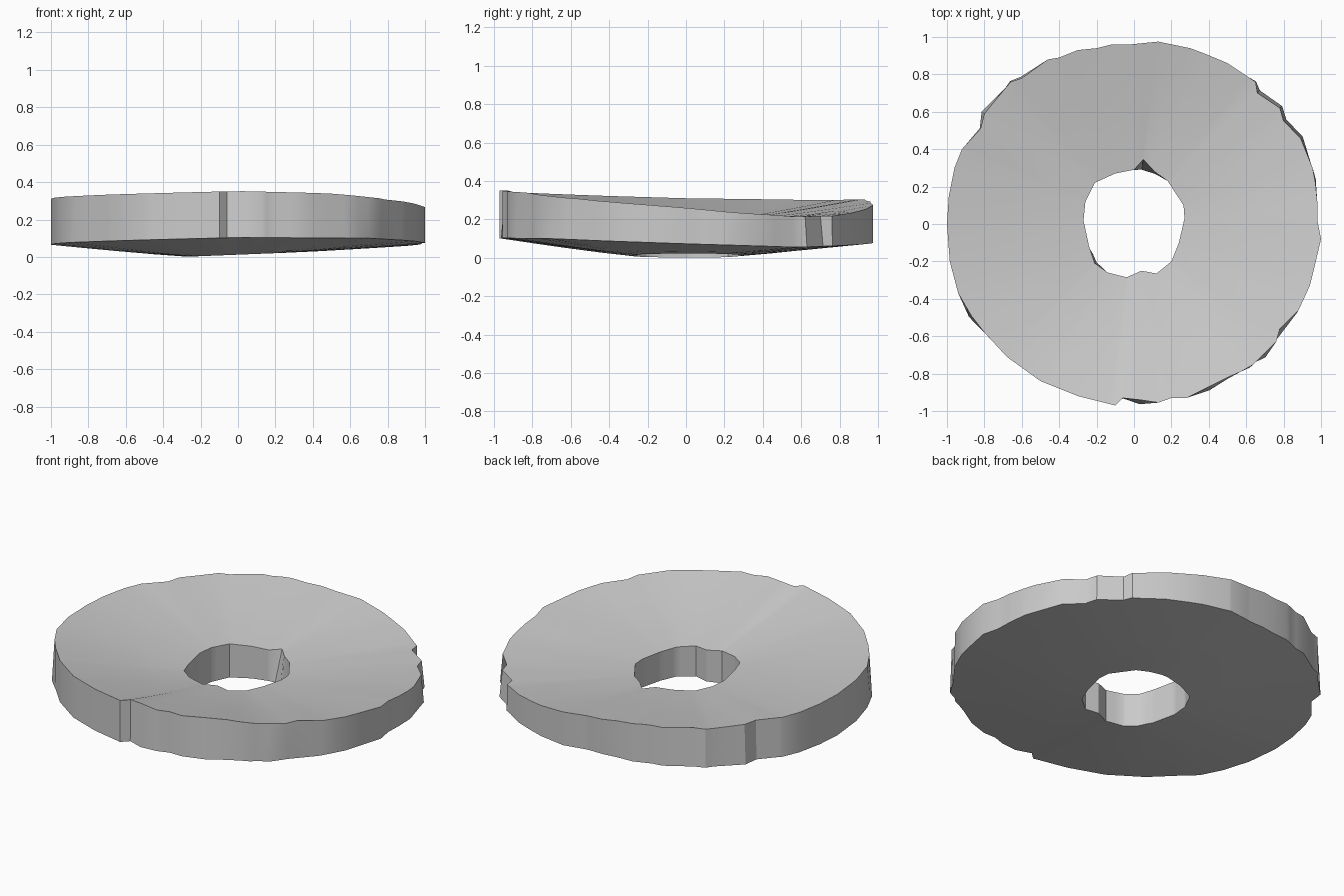
import bpy, bmesh, math

if "Cube" in bpy.data.objects:
    bpy.data.objects.remove(bpy.data.objects["Cube"])

# Worn outer outline of the disc, counter-clockwise (x, y)
OUTER = [(.98, .02), (.98, .12), (.97, .22), (.955, .30), (.89, .46), (.80, .55), (.78, .62),
         (.66, .70), (.65, .76), (.50, .86), (.38, .91), (.30, .94), (.13, .975),
         (-.02, .96), (-.12, .96), (-.20, .94), (-.30, .93), (-.40, .89), (-.46, .88), (-.60, .78),
         (-.66, .76), (-.80, .59), (-.82, .51), (-.92, .40), (-.96, .30), (-.99, .15), (-1, 0),
         (-.985, -.20), (-.94, -.37), (-.87, -.49), (-.80, -.58), (-.68, -.71), (-.50, -.84),
         (-.30, -.92), (-.10, -.97), (-.06, -.93), (.03, -.94), (.13, -.955), (.20, -.93),
         (.28, -.93), (.40, -.87), (.50, -.82), (.57, -.79), (.64, -.75), (.76, -.63),
         (.78, -.56), (.88, -.46), (.94, -.33), (.96, -.25), (1, -.08)]
# Ragged centre hole
INNER = [(.27, .03), (.265, .10), (.18, .23), (.11, .28), (.05, .345), (0, .29), (-.10, .27),
         (-.21, .22), (-.26, .12), (-.27, .02), (-.24, -.12), (-.21, -.21), (-.14, -.26),
         (-.04, -.285), (.04, -.25), (.12, -.265), (.20, -.20), (.24, -.10)]
# Rim heights and chip sizes by angle in degrees
TOP_RIM = [(0, .26), (15, .235), (35, .215), (50, .218), (70, .25), (85, .28), (110, .305),
           (135, .30), (180, .31), (225, .333), (270, .352), (300, .34), (330, .30), (345, .28)]
LOW_RIM = [(0, .073), (35, .055), (90, .08), (180, .065), (225, .085), (270, .104), (315, .10)]
LOW_SCALE = [(20, 1), (27, 1.015), (31, 1), (35, 1.02), (38, 1.015), (45, 1.03), (50, 1), (85, 1),
             (95, .985), (104, 1), (124, 1), (128, 1.01), (134, 1), (143, 1.02), (150, 1),
             (203, 1), (209, 1.015), (216, 1), (264, 1), (266, 1.0), (271, 1.03), (276, 1),
             (287, 1), (294, 1.02), (300, 1.01), (305, 1), (318, 1), (323, 1.03), (328, 1)]
LOW_TWIST = [(11, 0), (17, -4), (25, 0), (307, 0), (320, -6), (325, -3), (335, 0)]
HOLE_SCALE = [(40, 1), (52, 1.0), (68, .97), (81.7, .84), (90, 1), (210, 1), (222, .95), (236, 1)]


def angle(p):
    return math.degrees(math.atan2(p[1], p[0])) % 360


def lookup(table, a):
    """Linear interpolation around the full circle."""
    ring = [(table[-1][0] - 360, table[-1][1])] + table + [(table[0][0] + 360, table[0][1])]
    for (a0, v0), (a1, v1) in zip(ring, ring[1:]):
        if a0 <= a <= a1:
            return v0 + (v1 - v0) * (a - a0) / max(a1 - a0, 1e-6)


def radius(loop, a):
    """Distance from the centre to the outline along angle a."""
    c, s = math.cos(math.radians(a)), math.sin(math.radians(a))
    for p, q in zip(loop, loop[1:] + loop[:1]):
        span = (angle(q) - angle(p)) % 360
        if (a - angle(p)) % 360 <= span + 1e-6:
            dx, dy = q[0] - p[0], q[1] - p[1]
            return (p[0] * dy - p[1] * dx) / (c * dy - s * dx)
    return math.hypot(*loop[0])


def polar(r, a):
    return r * math.cos(math.radians(a)), r * math.sin(math.radians(a))


# One column of the dished cross-section per outline corner
angles = []
for a in sorted(angle(p) for p in OUTER + INNER):
    if not angles or a - angles[-1] > 0.4:
        angles.append(a)

STEPS = 4
bm = bmesh.new()
columns = []
for a in angles:
    r_out, r_in = radius(OUTER, a), radius(INNER, a)
    low_a = a + lookup(LOW_TWIST, a)
    top_in = (*polar(r_in, a), 0)
    top_out = (*polar(r_out, a), lookup(TOP_RIM, a))
    low_in = polar(r_in * lookup(HOLE_SCALE, a), a)
    low_out = (*polar(r_out * lookup(LOW_SCALE, a), low_a), lookup(LOW_RIM, low_a % 360))
    z_top = .20 - .03 * top_in[0] - .01 * top_in[1]
    z_low = .012 + .04 * low_in[0]
    col = []
    for (ax, ay), z0, end, order in (
            (top_in[:2], z_top, top_out, range(STEPS + 1)),
            (low_in, z_low, low_out, range(STEPS, -1, -1))):
        for i in order:
            t = i / STEPS
            col.append(bm.verts.new((ax + (end[0] - ax) * t, ay + (end[1] - ay) * t,
                                     z0 + (end[2] - z0) * t ** 1.15)))
    columns.append(col)

# Skin the columns into a closed ring
n = len(columns[0])
for c0, c1 in zip(columns, columns[1:] + columns[:1]):
    for i in range(n):
        j = (i + 1) % n
        bm.faces.new((c0[i], c0[j], c1[j], c1[i]))
bmesh.ops.recalc_face_normals(bm, faces=bm.faces)

mesh = bpy.data.meshes.new("stone_disc")
bm.to_mesh(mesh)
bm.free()
disc = bpy.data.objects.new("stone_disc", mesh)
bpy.context.collection.objects.link(disc)

# Plain grey stone
stone = bpy.data.materials.new("grey_stone")
stone.diffuse_color = (.6, .6, .6, 1)
stone.use_nodes = True
stone.node_tree.nodes["Principled BSDF"].inputs["Base Color"].default_value = stone.diffuse_color
mesh.materials.append(stone)

bpy.context.view_layer.objects.active = disc
disc.select_set(True)
bpy.ops.object.shade_smooth_by_angle(angle=math.radians(30))
